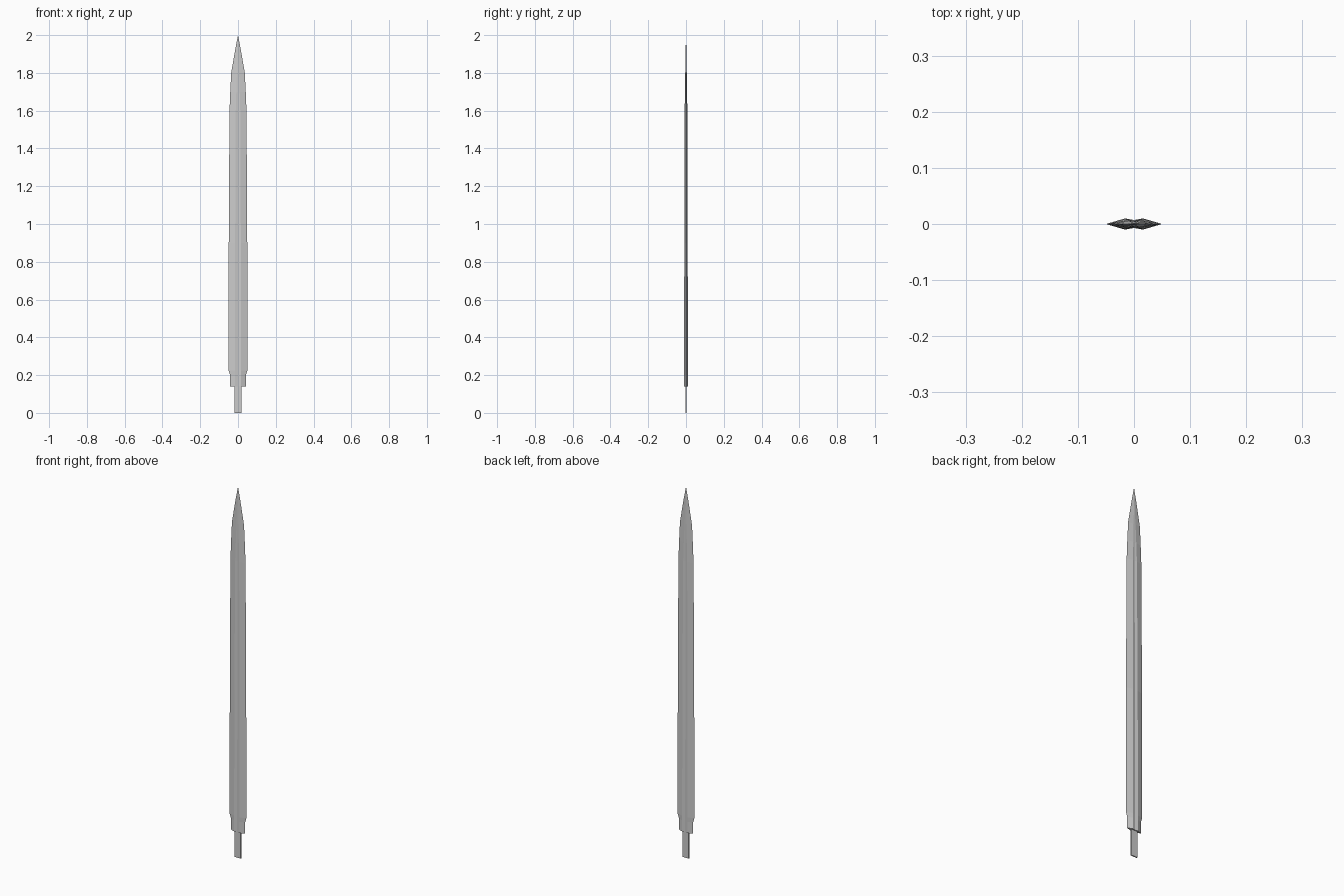
import bpy, bmesh

if "Cube" in bpy.data.objects:
    bpy.data.objects.remove(bpy.data.objects["Cube"])


def loft(name, sections, tip=None):
    """Skin a list of closed point rings, capped at the ends or closed to a tip."""
    bm = bmesh.new()
    rings = [[bm.verts.new(p) for p in s] for s in sections]
    n = len(rings[0])
    for a, b in zip(rings, rings[1:]):
        for i in range(n):
            j = (i + 1) % n
            bm.faces.new((a[i], a[j], b[j], b[i]))
    bm.faces.new(rings[0][::-1])
    if tip:
        t = bm.verts.new(tip)
        for i in range(n):
            bm.faces.new((rings[-1][i], rings[-1][(i + 1) % n], t))
    else:
        bm.faces.new(rings[-1])
    bmesh.ops.recalc_face_normals(bm, faces=bm.faces)
    mesh = bpy.data.meshes.new(name)
    bm.to_mesh(mesh)
    bm.free()
    ob = bpy.data.objects.new(name, mesh)
    bpy.context.collection.objects.link(ob)
    return ob


def blade_ring(z, w, rx, ry, cy):
    """Double-edged section: edges at +-w, ridges at (rx, ry), fuller depth cy."""
    return [(w, 0, z), (rx, ry, z), (0, cy, z), (-rx, ry, z),
            (-w, 0, z), (-rx, -ry, z), (0, -cy, z), (rx, -ry, z)]


# Blade: z, half width, ridge x, ridge y, centre y
stations = [
    (0.14, 0.042, 0.016, 0.010, 0.007),
    (0.20, 0.042, 0.016, 0.010, 0.007),
    (0.225, 0.050, 0.016, 0.010, 0.007),
    (0.90, 0.049, 0.015, 0.009, 0.006),
    (1.60, 0.045, 0.012, 0.007, 0.005),
    (1.70, 0.041, 0.009, 0.006, 0.005),
    (1.80, 0.036, 0.006, 0.004, 0.004),
    (1.85, 0.0275, 0.004, 0.003, 0.003),
    (1.93, 0.0135, 0.002, 0.0018, 0.0018),
]
loft("blade", [blade_ring(*s) for s in stations], tip=(0, 0, 2.0))

# Tang: thin flat bar running up into the blade
tx, ty = 0.018, 0.003
loft("tang", [[(tx, ty, z), (-tx, ty, z), (-tx, -ty, z), (tx, -ty, z)]
              for z in (0.0, 0.145)])
